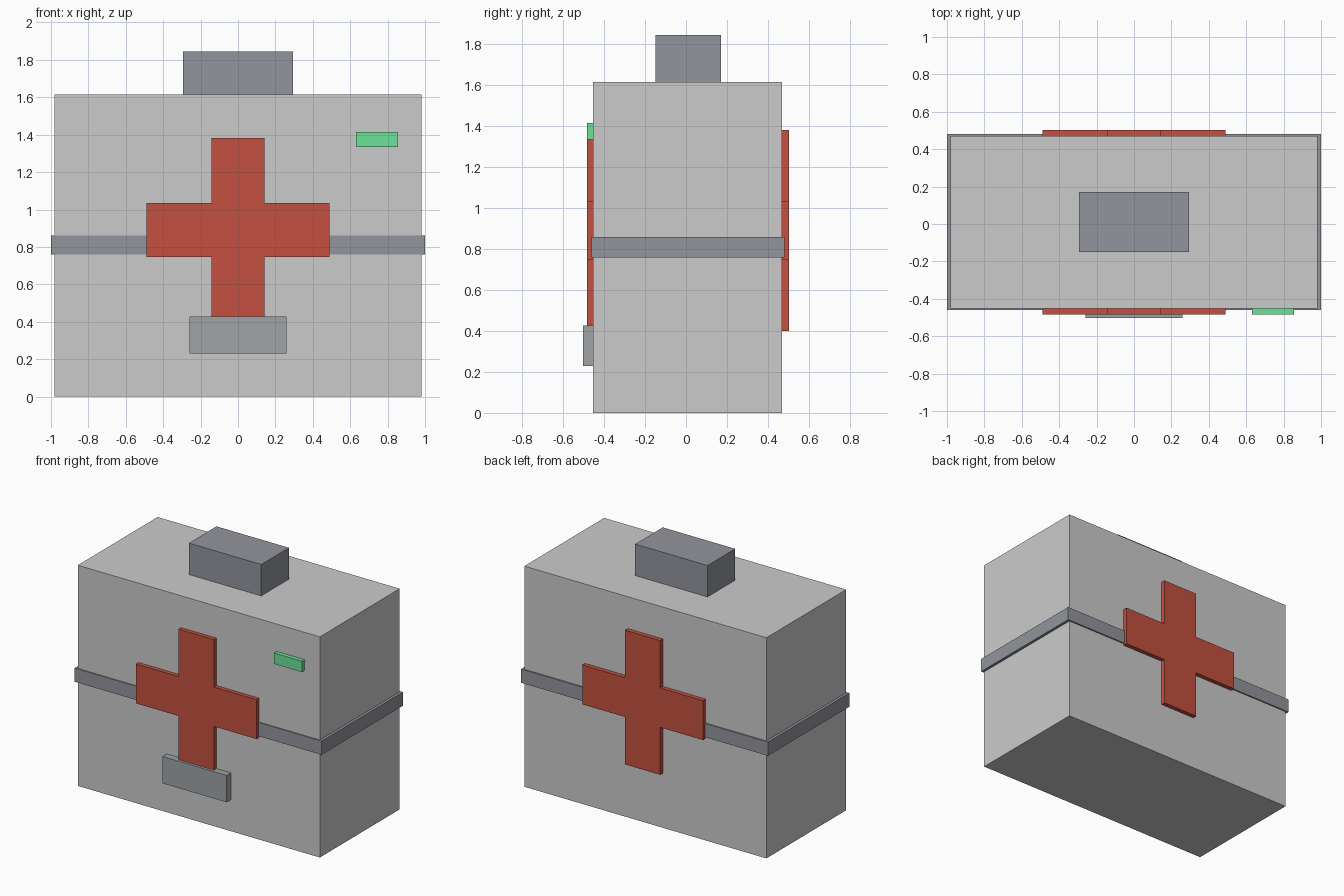
import bpy, bmesh

if "Cube" in bpy.data.objects:
    bpy.data.objects.remove(bpy.data.objects["Cube"])


def material(name, rgb):
    m = bpy.data.materials.new(name)
    m.diffuse_color = (*rgb, 1)
    m.use_nodes = True
    m.node_tree.nodes["Principled BSDF"].inputs["Base Color"].default_value = m.diffuse_color
    return m


def prism(name, profile, y0, y1, mat):
    """Extrude an (x, z) profile from y0 to y1."""
    bm = bmesh.new()
    face = bm.faces.new([bm.verts.new((x, y0, z)) for x, z in profile])
    ext = bmesh.ops.extrude_face_region(bm, geom=[face])
    verts = [g for g in ext["geom"] if isinstance(g, bmesh.types.BMVert)]
    bmesh.ops.translate(bm, verts=verts, vec=(0, y1 - y0, 0))
    bmesh.ops.recalc_face_normals(bm, faces=bm.faces)
    mesh = bpy.data.meshes.new(name)
    bm.to_mesh(mesh)
    bm.free()
    mesh.materials.append(mat)
    obj = bpy.data.objects.new(name, mesh)
    bpy.context.collection.objects.link(obj)
    return obj


def box(name, x, y, z, mat):
    return prism(name, [(x[0], z[0]), (x[1], z[0]), (x[1], z[1]), (x[0], z[1])], *y, mat)


shell = material("light_grey", (0.62, 0.62, 0.63))
trim = material("dark_grey", (0.29, 0.30, 0.34))
metal = material("mid_grey", (0.35, 0.37, 0.39))
red = material("red", (0.55, 0.08, 0.05))
green = material("green", (0.15, 0.75, 0.32))

FRONT, BACK = -0.453, 0.47

# Case, surrounding band and top handle
box("case_body", (-0.98, 0.98), (FRONT, BACK), (0, 1.615), shell)
box("band", (-1, 1), (FRONT - 0.008, BACK + 0.01), (0.76, 0.86), trim)
box("handle", (-0.293, 0.293), (-0.15, 0.17), (1.615, 1.845), trim)

# Raised cross on front and back
a, w, lo, mid0, mid1, hi = 0.143, 0.488, 0.40, 0.747, 1.035, 1.382
right = [(a, lo), (a, mid0), (w, mid0), (w, mid1), (a, mid1), (a, hi)]
cross = right + [(-x, z) for x, z in reversed(right)]
prism("front_cross", cross, FRONT, FRONT - 0.03, red)
prism("back_cross", cross, BACK, BACK + 0.032, red)

# Latch and indicator light on the front
box("latch", (-0.26, 0.26), (-0.502, FRONT), (0.23, 0.427), metal)
box("indicator_light", (0.63, 0.856), (FRONT - 0.03, FRONT), (1.335, 1.415), green)
